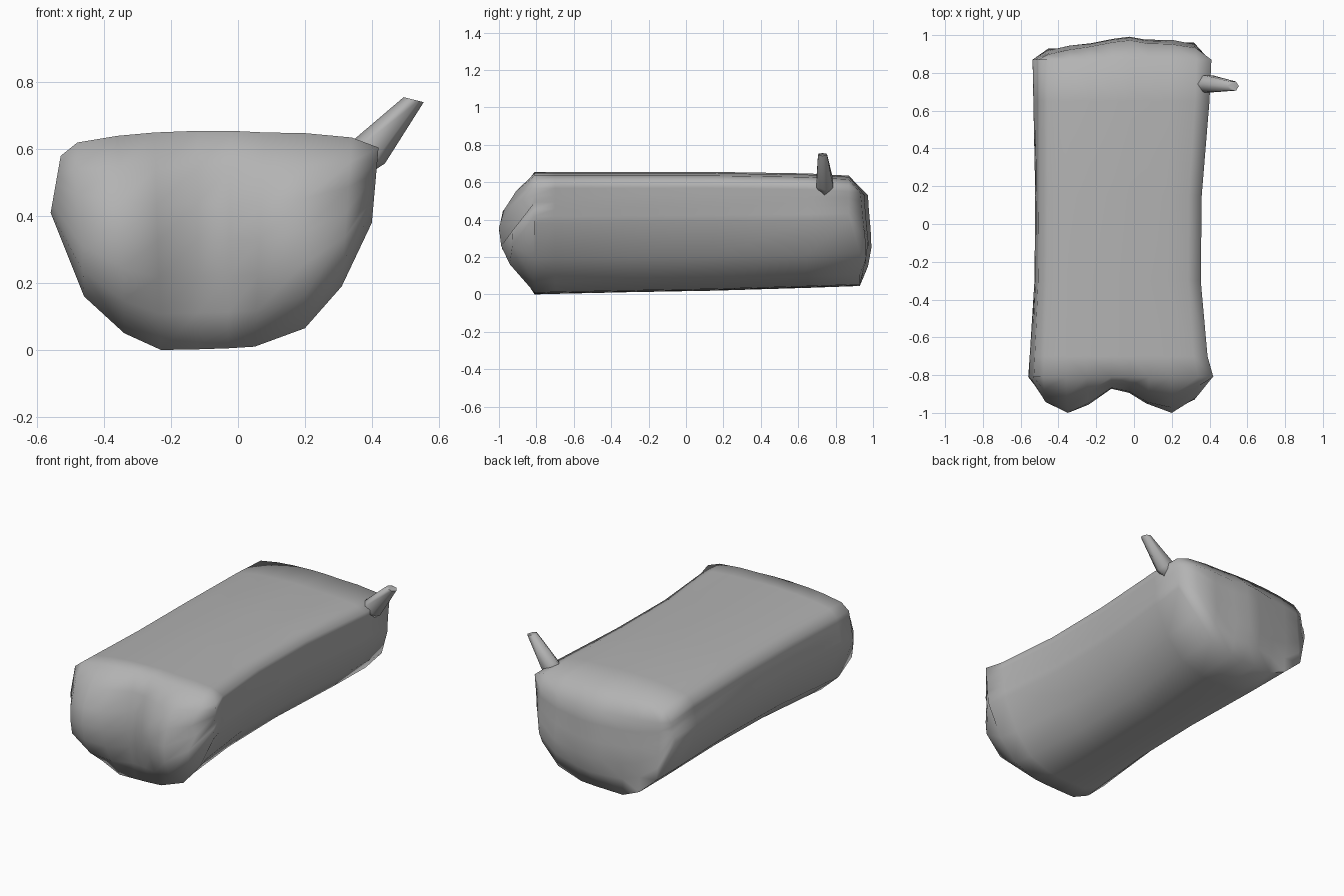
import bpy, bmesh, math
from mathutils import Vector

if "Cube" in bpy.data.objects:
    bpy.data.objects.remove(bpy.data.objects["Cube"])

# Dark grey shared by all parts
GREY = bpy.data.materials.new("dark_grey")
GREY.diffuse_color = (.45, .45, .45, 1)
GREY.use_nodes = True
GREY.node_tree.nodes["Principled BSDF"].inputs["Base Color"].default_value = GREY.diffuse_color


def lerp(table, v):
    # piecewise linear lookup in (key, value) pairs
    if v <= table[0][0]:
        return table[0][1]
    for (a, fa), (b, fb) in zip(table, table[1:]):
        if v <= b:
            return fa + (fb - fa) * (v - a) / (b - a)
    return table[-1][1]


def finish(bm, name, angle):
    bmesh.ops.recalc_face_normals(bm, faces=bm.faces[:])
    me = bpy.data.meshes.new(name)
    bm.to_mesh(me)
    bm.free()
    me.materials.append(GREY)
    ob = bpy.data.objects.new(name, me)
    bpy.context.collection.objects.link(ob)
    bpy.context.view_layer.objects.active = ob
    ob.select_set(True)
    bpy.ops.object.shade_smooth_by_angle(angle=math.radians(angle))
    ob.select_set(False)


# Cross-section columns: x at bottom, z bottom, x at top, z top
COLS = [(-.56, .41, -.53, .58), (-.46, .16, -.48, .62), (-.34, .05, -.36, .64),
        (-.23, .0, -.25, .65), (-.12, .002, -.12, .655), (-.03, .005, -.02, .655),
        (.05, .01, .08, .65), (.20, .065, .20, .648), (.31, .19, .34, .635),
        (.40, .38, .42, .605)]
N, K = len(COLS), 6
# Lobed front end: depth by x and by height
LOBES = [(-.56, 0), (-.5, .10), (-.43, .17), (-.35, .19), (-.27, .17), (-.13, .06),
         (0, .09), (.13, .19), (.25, .19), (.34, .10), (.42, .0)]
FRONT_Z = [(0, 0), (.1, .45), (.2, .85), (.3, 1), (.42, 1), (.5, .65), (.6, .4), (.65, 0)]
# Bumpy back end
BACK_X = [(-.53, .86), (-.44, .93), (-.17, .97), (-.05, 1.0), (.14, .965), (.28, .99), (.40, .90)]
BACK_Z = [(0, -.05), (.27, 0), (.42, -.015), (.58, -.025), (.65, -.08)]
# Stations along the trunk: y, right waist, lower squeeze, bottom lift
STATIONS = [(-.81, 0, 0, 0), (-.70, .03, .03, .003), (-.3, .065, .11, .012),
            (.15, .06, .11, .02), (.65, .02, -.01, .035), (.87, .01, -.06, .045)]


def point(i, k, st):
    xb, zb, xt, zt = COLS[i]
    y, waist, squeeze, lift = st
    t = k / K
    x, z = xb + (xt - xb) * t, zb + (zt - zb) * t
    low = max(0, 1 - z / .5)
    x = -.07 + (x + .07) * (1 - squeeze * low)
    if x > 0:
        x -= waist * x / .41
    else:
        x *= 1 - .05 * min(1, (y + .81) / .6)
    z += lift * max(0, 1 - z / .6)
    if y > .5 and z > .5:                  # worn upper corners at the back
        z -= .02 * (y - .5) / .37
    if st is STATIONS[-1] and 0 < i < N - 1:
        y = .93 - .06 * t
    return Vector((x, y, z))


rim = ([(i, 0) for i in range(N)] + [(N - 1, k) for k in range(1, K)] +
       [(i, K) for i in reversed(range(N))] + [(0, k) for k in reversed(range(1, K))])

# Trunk: lofted half-round body
bm = bmesh.new()
rings = [{ik: bm.verts.new(point(*ik, st)) for ik in rim} for st in STATIONS]
for a, b in zip(rings, rings[1:]):
    for p, q in zip(rim, rim[1:] + rim[:1]):
        bm.faces.new((a[p], a[q], b[q], b[p]))

# Trunk ends: grids shaped by the lookup tables
for ring, st, front in ((rings[0], STATIONS[0], True), (rings[-1], STATIONS[-1], False)):
    for i in range(1, N - 1):
        for k in range(1, K):
            p = point(i, k, st)
            if front:
                p.y = -.81 - lerp(LOBES, p.x) * lerp(FRONT_Z, p.z)
                if i == N - 2:             # knot hollow under a small ledge
                    p.y += {3: .06, 4: -.03}.get(k, 0)
            else:
                p.y = lerp(BACK_X, p.x) + lerp(BACK_Z, p.z)
            ring[i, k] = bm.verts.new(p)
    for i in range(N - 1):
        for k in range(K):
            bm.faces.new((ring[i, k], ring[i + 1, k], ring[i + 1, k + 1], ring[i, k + 1]))
finish(bm, "log_trunk", 80)

# Branch stub: tapered six-sided peg
bm = bmesh.new()
stub = []
for c, w, d in (((.34, .74, .55), .05, .03), ((.395, .742, .595), .058, .045),
                ((.525, .73, .748), .031, .024)):
    side = Vector((.76, 0, -.65)) if c[0] < .5 else Vector((.97, 0, -.24))
    stub.append([bm.verts.new(Vector(c) + side * w * math.cos(j * math.pi / 3) +
                              Vector((0, d * math.sin(j * math.pi / 3) / .866, 0)))
                 for j in range(6)])
for a, b in zip(stub, stub[1:]):
    for j in range(6):
        n = (j + 1) % 6
        bm.faces.new((a[j], a[n], b[n], b[j]))
bm.faces.new(stub[0])
bm.faces.new(stub[-1])
finish(bm, "branch_stub", 80)
